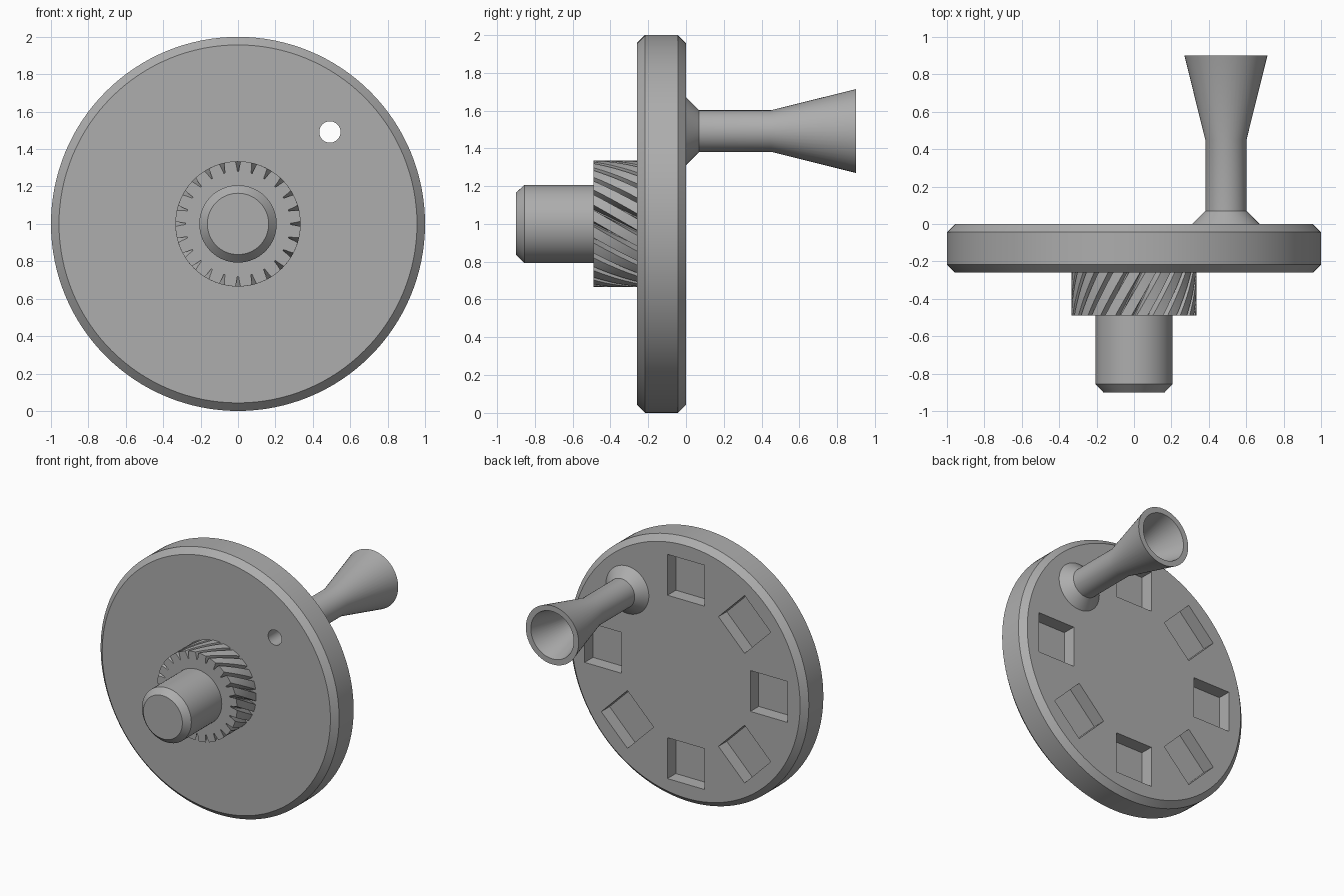
import bpy, bmesh
from math import sin, cos, pi, radians
from mathutils import Matrix, Vector

cube = bpy.data.objects.get("Cube")
if cube:
    bpy.data.objects.remove(cube, do_unlink=True)

GREY = (0.42, 0.42, 0.42, 1)
grey = bpy.data.materials.new("plain_grey")
grey.use_nodes = True
grey.diffuse_color = GREY
grey.node_tree.nodes["Principled BSDF"].inputs["Base Color"].default_value = GREY

HUB_Z = 1.0
ORBIT = 0.695          # distance of the pockets and handle from the axis
HANDLE = (ORBIT * cos(pi / 4), HUB_Z + ORBIT * sin(pi / 4))


def finish(name, bm):
    bmesh.ops.recalc_face_normals(bm, faces=bm.faces)
    mesh = bpy.data.meshes.new(name)
    bm.to_mesh(mesh)
    bm.free()
    obj = bpy.data.objects.new(name, mesh)
    bpy.context.collection.objects.link(obj)
    mesh.materials.append(grey)
    return obj


def smooth(obj):
    bpy.ops.object.select_all(action='DESELECT')
    obj.select_set(True)
    bpy.context.view_layer.objects.active = obj
    bpy.ops.object.shade_smooth_by_angle(angle=radians(25))


def lathe(name, profile, centre=(0, HUB_Z), sides=96, tube=False):
    """Turn (radius, y) points about a front-to-back axis."""
    bm = bmesh.new()
    rings = [[bm.verts.new((centre[0] + r * cos(2 * pi * i / sides), y,
                            centre[1] + r * sin(2 * pi * i / sides)))
              for i in range(sides)] for r, y in profile]
    pairs = list(zip(rings, rings[1:]))
    if tube:
        pairs.append((rings[-1], rings[0]))
    else:
        bm.faces.new(rings[0])
        bm.faces.new(rings[-1])
    for a, b in pairs:
        for i in range(sides):
            j = (i + 1) % sides
            bm.faces.new((a[i], a[j], b[j], b[i]))
    return finish(name, bm)


def cut(obj, cutter):
    mod = obj.modifiers.new("cut", 'BOOLEAN')
    mod.operation = 'DIFFERENCE'
    mod.solver = 'EXACT'
    mod.object = cutter
    bpy.ops.object.select_all(action='DESELECT')
    bpy.context.view_layer.objects.active = obj
    obj.select_set(True)
    bpy.ops.object.modifier_apply(modifier=mod.name)
    bpy.data.objects.remove(cutter, do_unlink=True)


# Wheel disc with chamfered rims
disc = lathe("wheel_disc", [(0.957, -0.26), (1, -0.217), (1, -0.043), (0.957, 0)], sides=128)

# Seven square pockets in the back, skipping the handle position
POCKET, DEPTH = 0.31, 0.1
bm = bmesh.new()
for k in range(8):
    if k == 1:
        continue
    place = (Matrix.Translation((0, 0, HUB_Z)) @ Matrix.Rotation(-k * pi / 4, 4, 'Y')
             @ Matrix.Translation((ORBIT, 0, 0)) @ Matrix.Diagonal((POCKET, 2 * DEPTH, POCKET, 1)))
    bmesh.ops.create_cube(bm, size=1, matrix=place)
cut(disc, finish("pocket_cutter", bm))

# Bore through the disc behind the handle
BORE = 0.057
cut(disc, lathe("bore_cutter", [(BORE, -0.5), (BORE, 0.3)], HANDLE, 48))
smooth(disc)

# Hollow flared handle with a conical foot
smooth(lathe("flared_handle", [
    (0.18, 0), (0.11, 0.07), (0.11, 0.45), (0.222, 0.9),
    (0.18, 0.9), (BORE, 0.45), (BORE, 0)], HANDLE, 48, tube=True))

# Front shaft with chamfered tip
smooth(lathe("shaft", [(0.207, -0.26), (0.207, -0.855), (0.164, -0.9)], sides=64))

# Helical gear: tooth outline twisted from front to back
TEETH, STEPS, TWIST = 24, 8, 0.4
TIP, ROOT = 0.335, 0.28
tooth = [(-0.34, TIP), (0, TIP), (0.34, TIP), (0.4, 0.31), (0.455, ROOT), (0.545, ROOT), (0.6, 0.31)]
bm = bmesh.new()
layers = []
for s in range(STEPS + 1):
    t = s / STEPS
    ring = []
    for n in range(TEETH):
        for offset, r in tooth:
            a = pi / 2 + (n + 0.5 + offset) * 2 * pi / TEETH - TWIST * t
            ring.append(bm.verts.new((r * cos(a), -0.49 + 0.23 * t, HUB_Z + r * sin(a))))
    layers.append(ring)
for a, b in zip(layers, layers[1:]):
    for i in range(len(a)):
        j = (i + 1) % len(a)
        bm.faces.new((a[i], a[j], b[j], b[i]))
bm.faces.new(layers[0])
bm.faces.new(layers[-1])
smooth(finish("helical_gear", bm))
